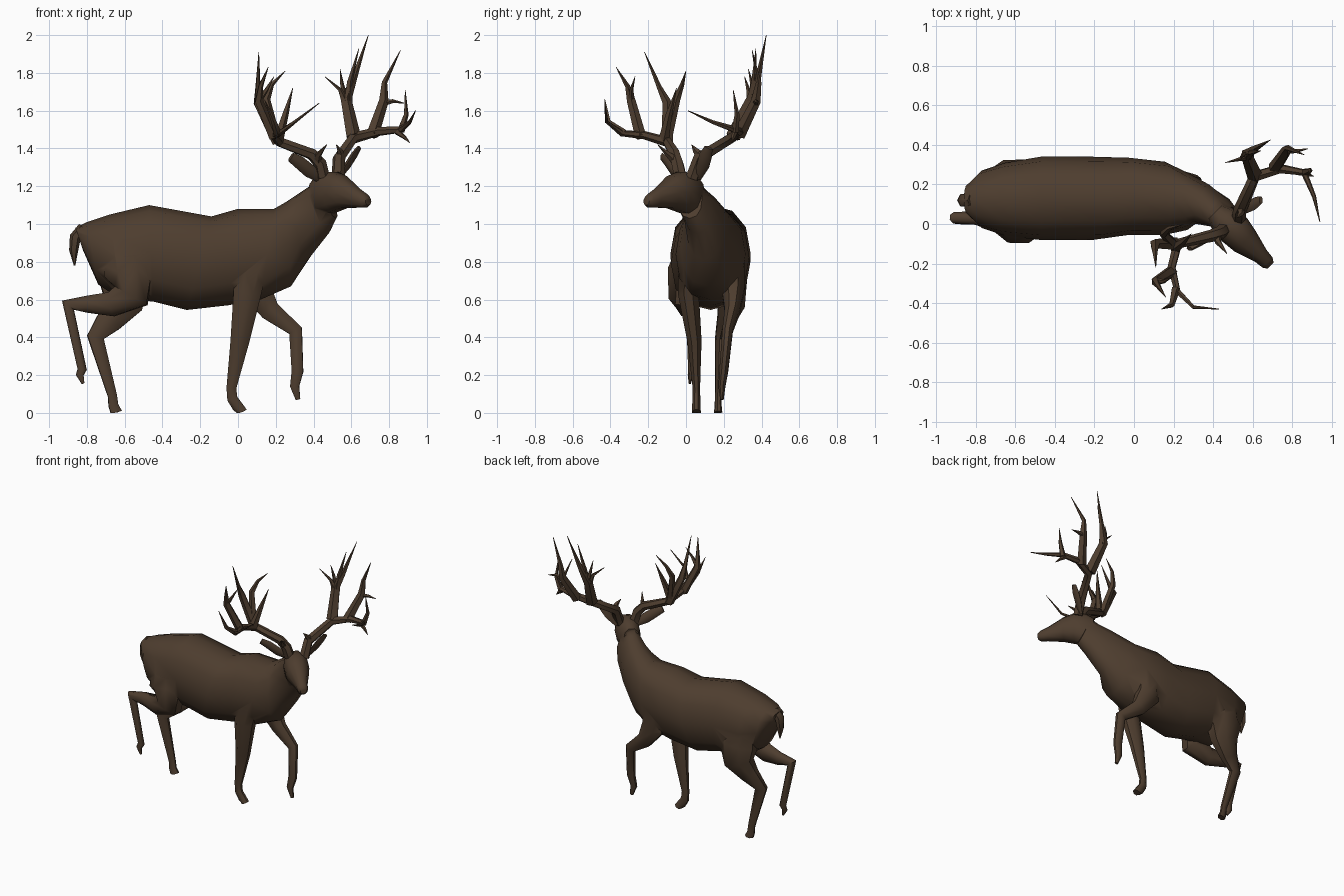
import bpy, bmesh, math
from mathutils import Vector as V

brown = bpy.data.materials.new("dark brown hide")
brown.diffuse_color = (0.076, 0.047, 0.028, 1)


def loft(name, rings):
    """Skin a list of equal-sized point rings and close both ends."""
    bm = bmesh.new()
    loops = [[bm.verts.new((p[0], p[1], max(p[2], 0))) for p in r] for r in rings]
    n = len(loops[0])
    for a, b in zip(loops, loops[1:]):
        for i in range(n):
            j = (i + 1) % n
            bm.faces.new((a[i], a[j], b[j], b[i]))
    bm.faces.new(loops[0][::-1])
    bm.faces.new(loops[-1])
    bmesh.ops.recalc_face_normals(bm, faces=bm.faces)
    me = bpy.data.meshes.new(name)
    bm.to_mesh(me)
    bm.free()
    me.materials.append(brown)
    me.shade_smooth()
    me.set_sharp_from_angle(angle=math.radians(50))
    ob = bpy.data.objects.new(name, me)
    bpy.context.collection.objects.link(ob)
    return ob


def section(top, bottom, half, yaw=0, n=12, power=0.88):
    """Rounded ring between a top and a bottom point, half wide sideways."""
    top, bottom = V(top), V(bottom)
    mid, up = (top + bottom) / 2, (top - bottom) / 2
    side = V((-math.sin(yaw), math.cos(yaw), 0)) * half
    pts = []
    for i in range(n):
        c, s = math.cos(math.tau * i / n), math.sin(math.tau * i / n)
        pts.append(mid + side * math.copysign(abs(c) ** power, c)
                   + up * math.copysign(abs(s) ** power, s))
    return pts


def tube(name, path, n=6, flat=1.0, ref=(0, 1, 0)):
    """Tapered tube through (x, y, z, radius) points."""
    pts = [V(p[:3]) for p in path]
    ref, rings = V(ref), []
    for i, p in enumerate(pts):
        a = (p - pts[i - 1]).normalized() if i else V()
        b = (pts[i + 1] - p).normalized() if i < len(pts) - 1 else V()
        t = (a + b).normalized()
        ref = (ref - t * ref.dot(t)).normalized()
        bi = t.cross(ref)
        r = path[i][3]
        rings.append([p + ref * r * flat * math.cos(math.tau * (k + .5) / n)
                      + bi * r * math.sin(math.tau * (k + .5) / n) for k in range(n)])
    return loft(name, rings)


# body and neck: top x, top z, bottom x, bottom z, centre y, half width
trunk = [(-.86, .98, -.82, .86, .125, .075), (-.80, 1.01, -.74, .68, .125, .145),
         (-.68, 1.05, -.62, .60, .125, .185), (-.47, 1.10, -.45, .59, .13, .212),
         (-.14, 1.04, -.27, .545, .13, .21), (.0, 1.08, -.05, .57, .14, .195),
         (.19, 1.08, .12, .60, .13, .185), (.26, 1.12, .28, .67, .115, .145),
         (.32, 1.16, .37, .81, .10, .105), (.38, 1.20, .48, .95, .06, .08),
         (.42, 1.25, .52, 1.03, .02, .07)]
body = loft("body", [section((tx, y, tz), (bx, y, bz), w, -.35 if tx > .3 else 0)
                     for tx, tz, bx, bz, y, w in trunk])

# head turned to its right: x, y, top z, bottom z, half width
skull = [(.41, .06, 1.24, 1.08, .055), (.45, .025, 1.275, 1.04, .076),
         (.51, -.03, 1.28, 1.06, .086), (.56, -.085, 1.255, 1.08, .075),
         (.64, -.16, 1.185, 1.085, .042), (.675, -.195, 1.16, 1.085, .036),
         (.69, -.21, 1.14, 1.10, .022)]
parts = [loft("head", [section((x, y, t), (x, y, b), w, -math.pi / 4, 10)
                       for x, y, t, b, w in skull])]

# legs
parts += [
    tube("front_leg_standing", [(.09, .025, .84, .09), (.05, .012, .64, .08),
         (.01, .045, .38, .054), (-.035, .055, .13, .028), (-.03, .055, .075, .03),
         (.0, .055, .03, .032), (.02, .055, 0, .034)], 8, .75),
    tube("front_leg_raised", [(.09, .25, .84, .09), (.09, .25, .66, .09),
         (.17, .245, .54, .058), (.305, .22, .435, .04), (.315, .20, .22, .033),
         (.30, .19, .14, .026), (.318, .19, .07, .013)], 8, .75),
    tube("hind_leg_standing", [(-.64, .21, .90, .10), (-.60, .235, .72, .15),
         (-.61, .24, .58, .115), (-.68, .21, .49, .075), (-.755, .185, .40, .048),
         (-.665, .17, .09, .026), (-.66, .17, .04, .028), (-.645, .17, 0, .034)], 8, .65),
    tube("hind_leg_raised", [(-.62, .04, .90, .10), (-.58, .0, .74, .14),
         (-.565, -.015, .62, .105), (-.67, .0, .575, .07), (-.80, .03, .575, .048),
         (-.90, .03, .57, .042), (-.825, .03, .23, .026), (-.838, .025, .20, .022),
         (-.82, .02, .155, .008)], 8, .75),
    tube("tail", [(-.82, .12, .985, .026), (-.862, .12, .93, .03),
         (-.87, .12, .86, .024), (-.865, .12, .78, .004)], 6, 1.2)]

# fuse head, legs and tail into one continuous hide
bpy.context.view_layer.objects.active = body
for p in parts:
    m = body.modifiers.new("fuse", 'BOOLEAN')
    m.operation, m.solver, m.object, m.use_self = 'UNION', 'EXACT', p, True
    bpy.ops.object.modifier_apply(modifier=m.name)
    bpy.data.objects.remove(p)
body.data.shade_smooth()
body.data.set_sharp_from_angle(angle=math.radians(50))

# ears: flattened leaf shapes
tube("ear_near", [(.45, -.02, 1.23, .02), (.38, -.065, 1.28, .036),
                  (.32, -.10, 1.33, .034), (.28, -.125, 1.355, .026)], 6, .5)
tube("ear_far", [(.53, .06, 1.24, .02), (.58, .09, 1.31, .034),
                 (.615, .105, 1.365, .034), (.642, .12, 1.405, .022)], 6, .5, (1, 0, 0))


def antler(name, beam, tines):
    """Main beam plus tapering tines; each tine is a radius and its points."""
    k = len(beam) - 1
    tube(name + "_beam", [(*p, .034 * (1 - (i / k) ** 1.6) + .002)
                          for i, p in enumerate(beam)], 6, 1, (.9, .4, .1))
    for t, (r, pts) in enumerate(tines):
        k = len(pts) - 1
        tube(f"{name}_tine_{t + 1}", [(*p, r * (1 - (i / k) ** 1.3) + .0015)
                                      for i, p in enumerate(pts)], 5, 1, (.8, .6, .1))


antler("antler_near",
       [(.45, -.03, 1.25), (.435, -.045, 1.32), (.39, -.06, 1.37), (.22, -.10, 1.435),
        (.19, -.22, 1.47), (.22, -.34, 1.48), (.30, -.42, 1.54), (.43, -.43, 1.64)],
       [(.026, [(.42, -.05, 1.33), (.425, -.09, 1.365), (.47, -.15, 1.42)]),
        (.032, [(.21, -.10, 1.43), (.105, -.10, 1.64), (.105, -.14, 1.72), (.11, -.22, 1.91)]),
        (.026, [(.20, -.10, 1.45), (.15, -.05, 1.66), (.18, -.02, 1.74), (.25, .0, 1.81)]),
        (.030, [(.19, -.24, 1.46), (.11, -.29, 1.65), (.12, -.31, 1.73), (.16, -.37, 1.83)]),
        (.028, [(.21, -.12, 1.44), (.25, -.09, 1.58), (.29, -.05, 1.72)]),
        (.016, [(.12, -.29, 1.67), (.15, -.29, 1.71), (.19, -.27, 1.78)]),
        (.022, [(.21, -.33, 1.48), (.19, -.41, 1.54), (.14, -.43, 1.66)])])

antler("antler_far",
       [(.53, .03, 1.24), (.535, .07, 1.35), (.61, .24, 1.455), (.74, .28, 1.49),
        (.86, .26, 1.50), (.91, .14, 1.54), (.94, .01, 1.60)],
       [(.024, [(.54, .08, 1.36), (.54, .05, 1.39), (.52, .03, 1.42)]),
        (.040, [(.61, .25, 1.46), (.57, .35, 1.66), (.61, .38, 1.76), (.69, .425, 2.0)]),
        (.024, [(.60, .28, 1.50), (.56, .34, 1.66), (.54, .33, 1.71), (.46, .31, 1.78)]),
        (.024, [(.58, .34, 1.62), (.59, .36, 1.75), (.64, .37, 1.93)]),
        (.016, [(.57, .35, 1.66), (.55, .35, 1.74), (.54, .33, 1.82)]),
        (.034, [(.71, .28, 1.47), (.77, .37, 1.65), (.775, .385, 1.75), (.86, .35, 1.92)]),
        (.016, [(.77, .37, 1.64), (.82, .37, 1.65), (.88, .38, 1.64)]),
        (.020, [(.86, .26, 1.49), (.89, .27, 1.58), (.885, .25, 1.71)]),
        (.016, [(.84, .26, 1.49), (.88, .25, 1.46), (.91, .24, 1.43)])])
